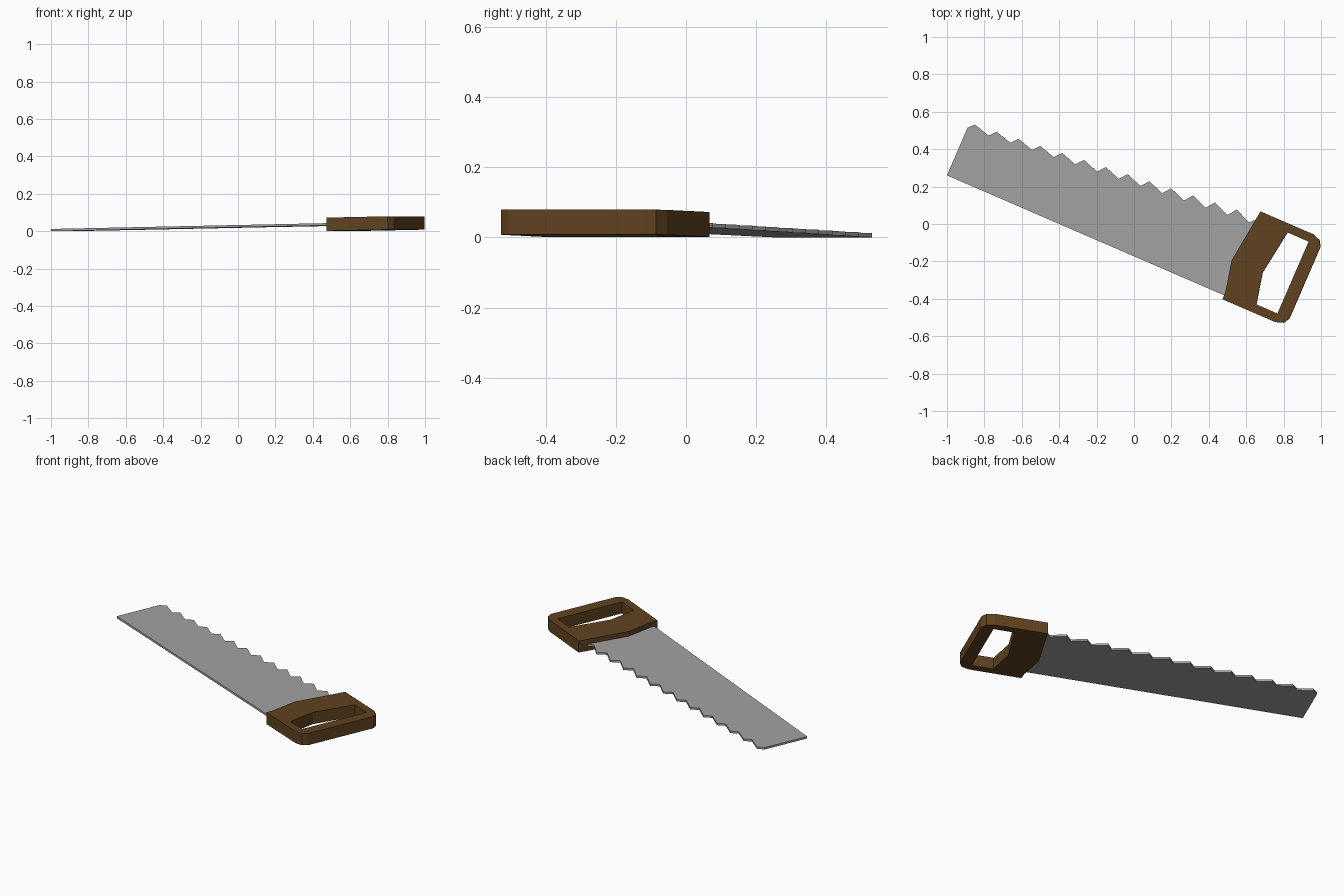
import bpy, bmesh, math
from mathutils import Matrix

if "Cube" in bpy.data.objects:
    bpy.data.objects.remove(bpy.data.objects["Cube"])

# Saw frame: u runs along the blade's straight back, v towards the teeth
FRAME = (Matrix.Translation((-1.0, 0.26, 0.006))
         @ Matrix.Rotation(math.radians(-23.4), 4, 'Z')
         @ Matrix.Rotation(-0.0193, 4, 'Y'))


def material(name, rgb):
    m = bpy.data.materials.new(name)
    m.diffuse_color = (*rgb, 1.0)
    m.use_nodes = True
    m.node_tree.nodes["Principled BSDF"].inputs["Base Color"].default_value = m.diffuse_color
    return m


def plate(name, loops, thickness, mat):
    """Flat plate from an outline plus optional hole outlines."""
    bm = bmesh.new()
    edges = []
    for pts in loops:
        vs = [bm.verts.new((u, v, -thickness / 2)) for u, v in pts]
        edges += [bm.edges.new((vs[i - 1], vs[i])) for i in range(len(vs))]
    bmesh.ops.triangle_fill(bm, edges=edges, use_beauty=True, normal=(0, 0, 1))
    ext = bmesh.ops.extrude_face_region(bm, geom=bm.faces[:], use_keep_orig=True)
    top = [g for g in ext["geom"] if isinstance(g, bmesh.types.BMVert)]
    bmesh.ops.translate(bm, verts=top, vec=(0, 0, thickness))
    bmesh.ops.recalc_face_normals(bm, faces=bm.faces[:])
    me = bpy.data.meshes.new(name)
    bm.to_mesh(me)
    bm.free()
    me.materials.append(mat)
    ob = bpy.data.objects.new(name, me)
    bpy.context.collection.objects.link(ob)
    ob.matrix_world = FRAME
    return ob


steel = material("steel grey", (0.36, 0.36, 0.36))
wood = material("brown wood", (0.117, 0.055, 0.0144))

# Blade: square tip, widening towards the handle, with a row of teeth
outline = [(0, 0), (0, 0.277)]
for i in range(13):
    outline.append((0.029 + 0.1222 * i, 0.308 + 0.0116 * i))   # tooth peak
    outline.append((0.120 + 0.1218 * i, 0.284 + 0.0106 * i))   # tooth valley
outline += [(1.613, 0.44), (1.66, 0.43), (1.66, 0)]
plate("blade", [outline], 0.012, steel)

# Handle: chunky wooden block with chamfered back corners and a grip hole
body = [(1.616, -0.023), (1.614, 0.022), (1.578, 0.188), (1.616, 0.489),
        (1.922, 0.489), (1.966, 0.474), (1.985, 0.443),
        (1.985, 0.024), (1.966, -0.008), (1.922, -0.023)]
grip_hole = [(1.793, 0.024), (1.756, 0.193), (1.793, 0.443),
             (1.916, 0.443), (1.916, 0.024)]
plate("handle", [body, grip_hole], 0.071, wood)
